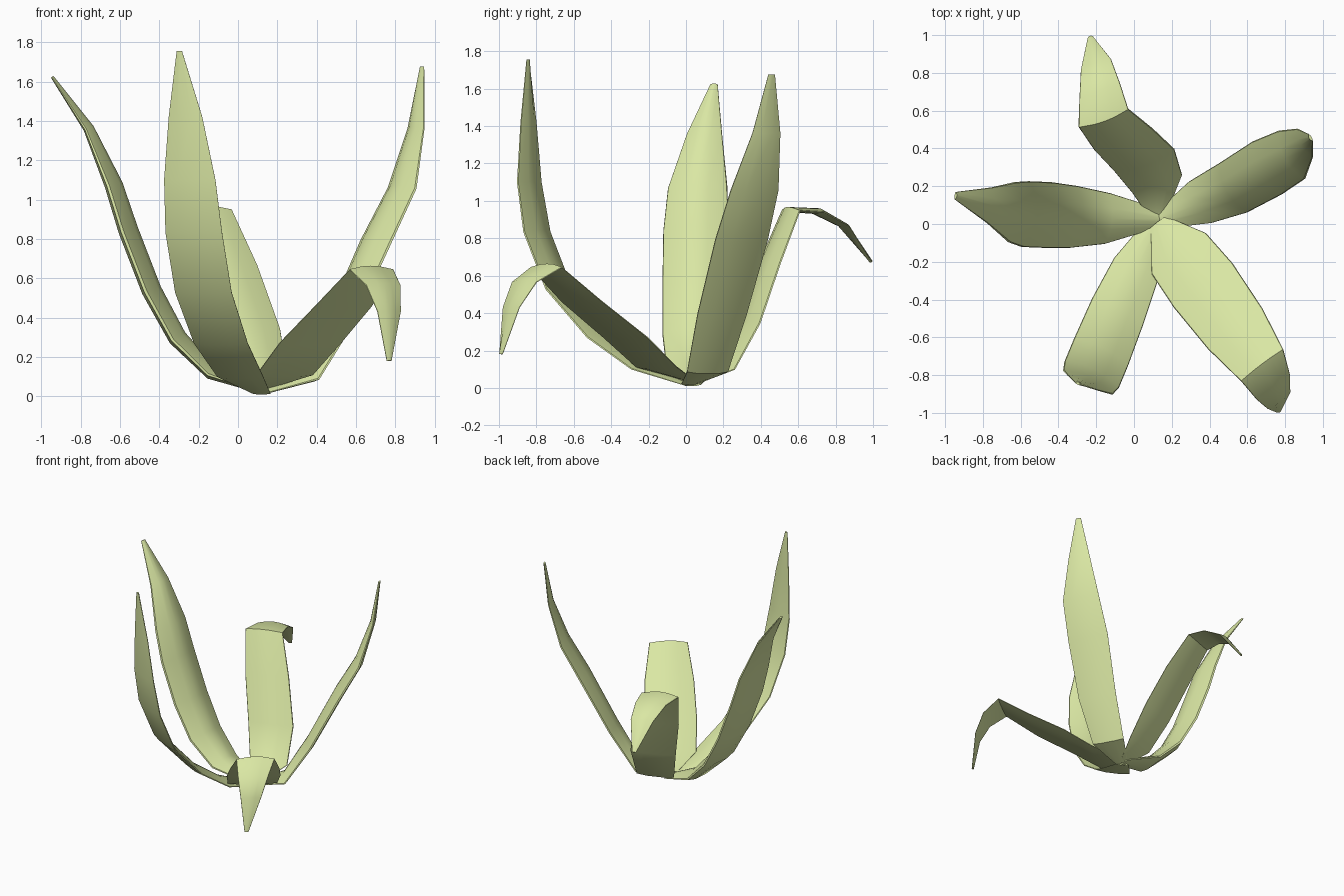
import bpy, bmesh, math
from mathutils import Vector

mat = bpy.data.materials.new("leaf_green")
mat.diffuse_color = (0.70, 0.80, 0.37, 1)

# Cross-section loop: (across, height above the back), as fractions of half width and ridge height
SECTION = [(-1, 0.25), (-0.45, 0.02), (0.45, 0.02), (1, 0.25),
           (0.98, 0.4), (0.4, 0.9), (0, 1), (-0.4, 0.9), (-0.98, 0.4)]


def leaf(name, heading, ridge, stations, fold=99):
    """Lens-shaped blade along (x, y, z, half width) stations; from station `fold` on it droops."""
    a = math.radians(heading)
    side = Vector((-math.sin(a), math.cos(a), 0))
    pts = [Vector(s[:3]) for s in stations]
    bm = bmesh.new()
    rings = []
    for i, p in enumerate(pts):
        t = (pts[min(i + 1, len(pts) - 1)] - pts[max(i - 1, 0)]).normalized()
        n = t.cross(side).normalized()
        w = stations[i][3]
        h = max(w * ridge, 0.015)
        rings.append([bm.verts.new(p + side * w * u + n * h * d) for u, d in SECTION])
    m = len(SECTION)
    for r, q in zip(rings, rings[1:]):
        for j in range(m):
            k = (j + 1) % m
            bm.faces.new((r[j], q[j], q[k], r[k]))
    bm.faces.new(rings[0])
    bm.faces.new(rings[-1])
    bmesh.ops.recalc_face_normals(bm, faces=bm.faces)
    me = bpy.data.meshes.new(name)
    bm.to_mesh(me)
    bm.free()
    me.materials.append(mat)
    ob = bpy.data.objects.new(name, me)
    bpy.context.collection.objects.link(ob)
    bpy.ops.object.select_all(action="DESELECT")
    ob.select_set(True)
    bpy.context.view_layer.objects.active = ob
    bpy.ops.object.shade_smooth_by_angle(angle=math.radians(40))


# Upright leaves
leaf("left_leaf", 174, 0.55, [
    (0.13, 0.03, 0.01, 0.05), (-0.15, 0.03, 0.09, 0.135), (-0.34, 0.04, 0.27, 0.165),
    (-0.48, 0.05, 0.52, 0.175), (-0.60, 0.055, 0.83, 0.175), (-0.67, 0.065, 1.06, 0.16),
    (-0.78, 0.10, 1.35, 0.095), (-0.95, 0.15, 1.62, 0.02)])
leaf("front_left_leaf", 244, 0.3, [
    (0.12, 0.01, 0.01, 0.05), (0.01, -0.24, 0.09, 0.13), (-0.09, -0.47, 0.26, 0.152),
    (-0.18, -0.69, 0.52, 0.16), (-0.23, -0.81, 0.83, 0.16), (-0.25, -0.85, 1.10, 0.145),
    (-0.27, -0.85, 1.42, 0.095), (-0.30, -0.85, 1.755, 0.015)])
leaf("right_leaf", 29, 0.45, [
    (0.14, 0.02, 0.015, 0.05), (0.36, 0.12, 0.075, 0.125), (0.54, 0.20, 0.38, 0.15),
    (0.72, 0.305, 0.78, 0.16), (0.85, 0.375, 1.05, 0.145), (0.915, 0.435, 1.36, 0.085),
    (0.94, 0.46, 1.675, 0.02)])

# Drooping leaves, creased near the top
leaf("front_right_leaf", -53, 0.22, [
    (0.13, 0.01, 0.04, 0.05), (0.24, -0.16, 0.10, 0.18), (0.37, -0.33, 0.26, 0.195),
    (0.54, -0.56, 0.45, 0.18), (0.68, -0.75, 0.635, 0.14), (0.735, -0.86, 0.56, 0.11),
    (0.765, -0.93, 0.43, 0.075), (0.765, -0.985, 0.18, 0.015)], fold=4)
leaf("back_leaf", 110, 0.28, [
    (0.13, 0.05, 0.02, 0.05), (0.12, 0.22, 0.09, 0.14), (0.05, 0.35, 0.34, 0.17),
    (-0.06, 0.46, 0.66, 0.165), (-0.165, 0.57, 0.94, 0.14), (-0.18, 0.70, 0.93, 0.115),
    (-0.20, 0.84, 0.86, 0.085), (-0.23, 0.985, 0.67, 0.015)], fold=4)
